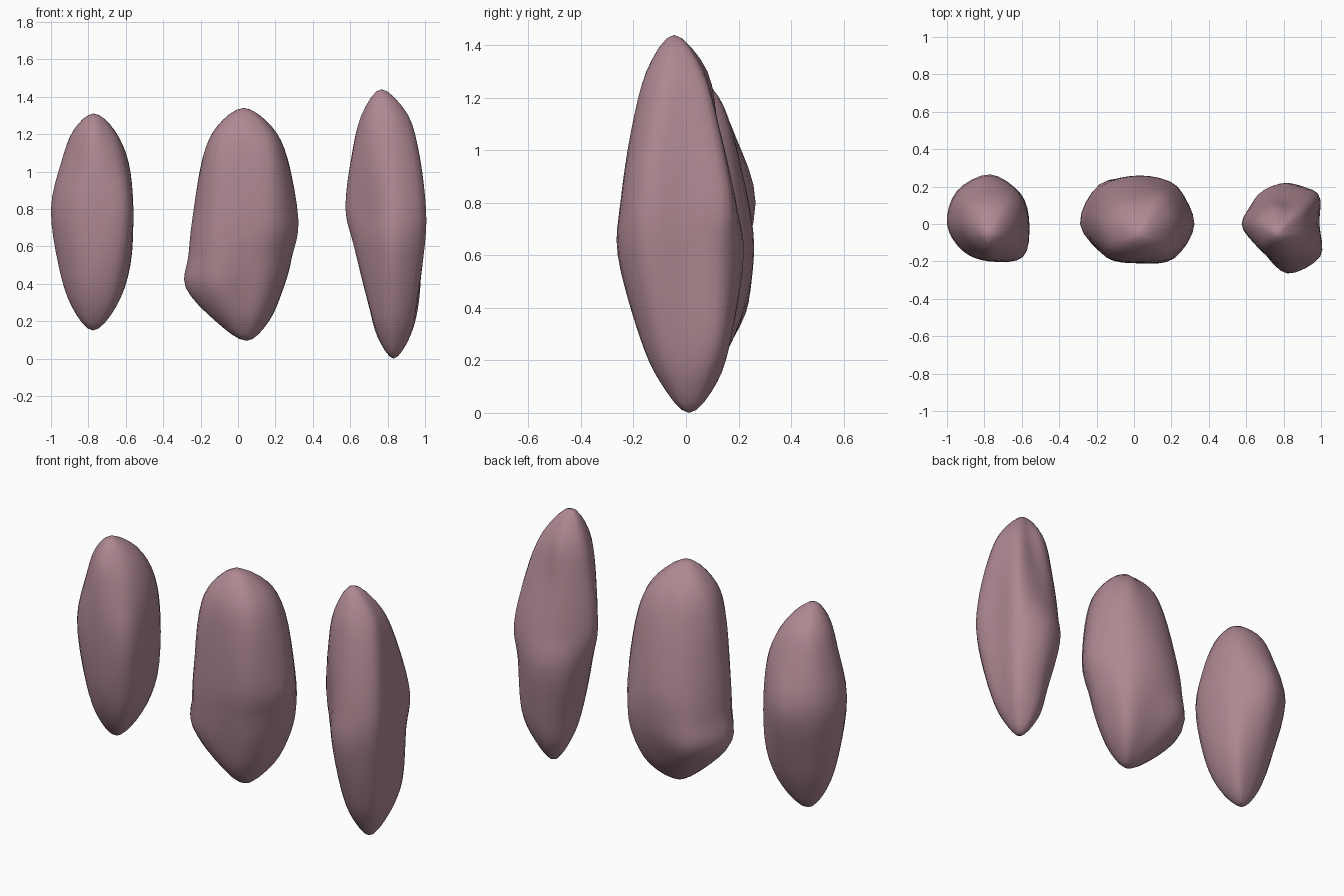
import bpy, math
from mathutils import Vector

STEPS = 4  # subdivisions between control points

stone = bpy.data.materials.new("mauve_stone")
stone.diffuse_color = (0.43, 0.25, 0.29, 1)


def spline(a, b, c, d, t):
    # Catmull-Rom point between b and c
    return 0.5 * (2 * b + (c - a) * t + (2 * a - 5 * b + 4 * c - d) * t * t
                  + (3 * b - a - 3 * c + d) * t ** 3)


def make_rock(name, centre, bottom, top, rings):
    """Each ring: z, then radii at E, NE, N, NW, W, SW, S, SE."""
    bottom, top = Vector(bottom), Vector(top)
    # round every ring
    loops = []
    for z, *radii in rings:
        pts = [Vector((centre[0] + r * math.cos(k * math.pi / 4),
                       centre[1] + r * math.sin(k * math.pi / 4), z))
               for k, r in enumerate(radii)]
        loops.append([spline(pts[k - 1], pts[k], pts[(k + 1) % 8], pts[(k + 2) % 8], s / STEPS)
                      for k in range(8) for s in range(STEPS)])
    n = 8 * STEPS
    # run smooth columns over the poles
    columns = []
    for i in range(n):
        opp = (i + n // 2) % n
        path = [loops[0][opp], bottom] + [l[i] for l in loops] + [top, loops[-1][opp]]
        columns.append([spline(*path[j - 1:j + 3], s / STEPS)
                        for j in range(1, len(path) - 2) for s in range(STEPS)][1:])
    m = len(columns[0])
    verts = [p for col in columns for p in col] + [bottom, top]
    faces = []
    for i in range(n):
        a, b = i * m, ((i + 1) % n) * m
        faces.append((n * m, b, a))
        faces += [(a + j, b + j, b + j + 1, a + j + 1) for j in range(m - 1)]
        faces.append((a + m - 1, b + m - 1, n * m + 1))
    mesh = bpy.data.meshes.new(name)
    mesh.from_pydata(verts, [], faces)
    mesh.polygons.foreach_set("use_smooth", [True] * len(faces))
    mesh.materials.append(stone)
    bpy.context.collection.objects.link(bpy.data.objects.new(name, mesh))


# short rock on the left
make_rock("left_rock", (-0.77, 0), (-0.775, 0, 0.15), (-0.772, -0.05, 1.31), [
    (0.28, .12, .13, .10, .10, .12, .11, .11, .13),
    (0.50, .195, .215, .19, .18, .19, .17, .18, .21),
    (0.80, .21, .23, .265, .25, .23, .205, .20, .25),
    (1.05, .185, .20, .19, .19, .175, .165, .19, .20),
    (1.22, .11, .11, .10, .11, .11, .12, .15, .13)])

# broad rock in the middle
make_rock("middle_rock", (0.03, 0), (0.045, 0, 0.095), (0.03, -0.05, 1.34), [
    (0.20, .13, .17, .13, .14, .15, .12, .10, .11),
    (0.38, .21, .26, .22, .29, .31, .23, .155, .18),
    (0.55, .26, .285, .255, .29, .295, .25, .19, .22),
    (0.74, .293, .27, .25, .265, .275, .25, .21, .26),
    (1.07, .235, .22, .175, .19, .22, .23, .20, .24),
    (1.24, .15, .13, .09, .11, .14, .17, .16, .17)])

# tall angular rock on the right
make_rock("right_rock", (0.82, 0), (0.832, 0.012, 0), (0.768, -0.045, 1.44), [
    (0.12, .10, .12, .12, .10, .07, .08, .10, .10),
    (0.30, .14, .19, .175, .15, .125, .14, .18, .17),
    (0.60, .165, .21, .22, .22, .20, .19, .26, .235),
    (0.80, .17, .23, .19, .20, .245, .195, .25, .245),
    (1.07, .145, .17, .125, .16, .215, .20, .21, .20),
    (1.30, .08, .08, .07, .11, .16, .17, .15, .12)])
